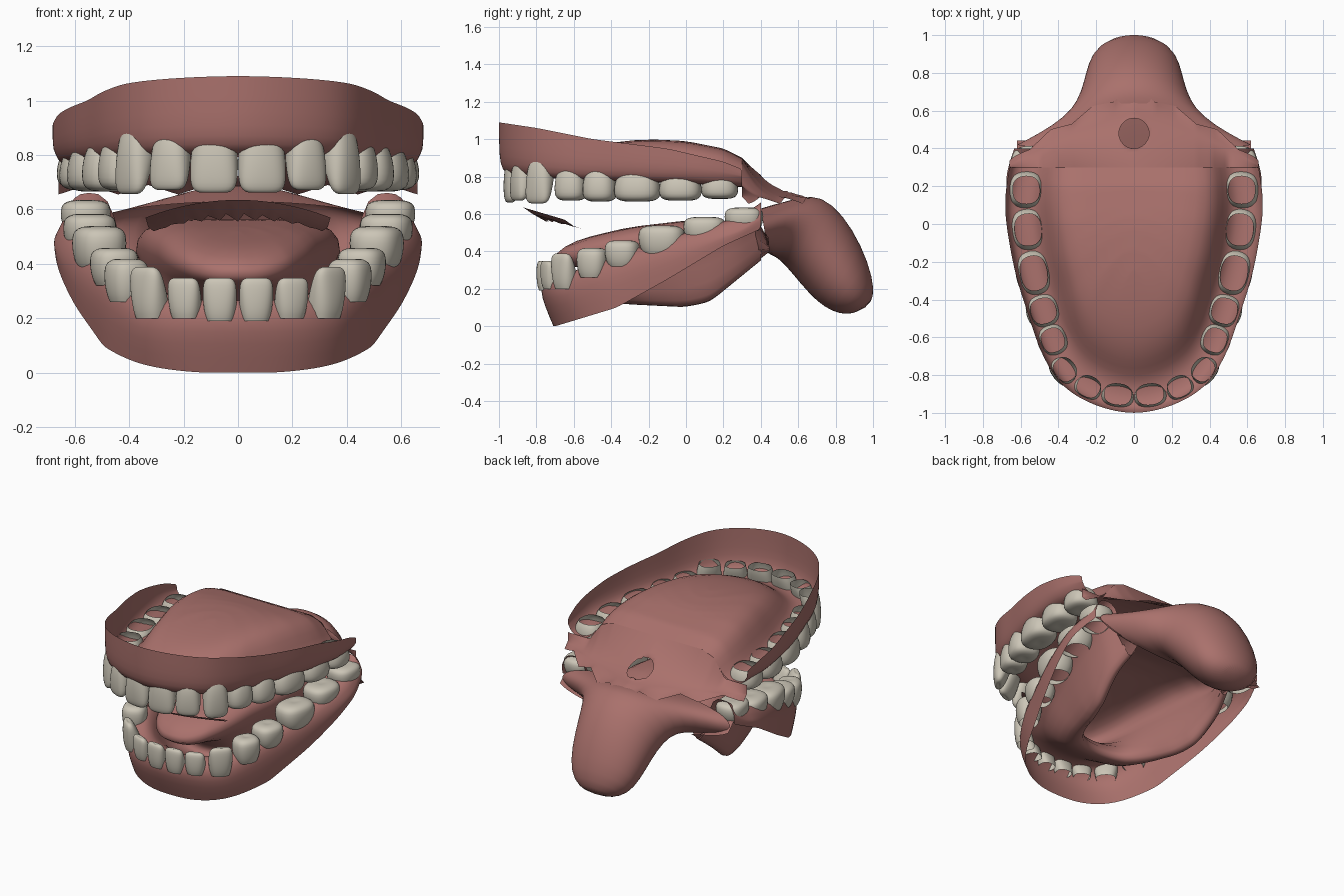
import bpy, bmesh, math
from mathutils import Vector

cube = bpy.data.objects.get("Cube")
if cube:
    bpy.data.objects.remove(cube, do_unlink=True)


def material(name, rgb):
    m = bpy.data.materials.new(name)
    m.use_nodes = True
    m.diffuse_color = (*rgb, 1)
    bsdf = next(n for n in m.node_tree.nodes if n.type == "BSDF_PRINCIPLED")
    bsdf.inputs["Base Color"].default_value = (*rgb, 1)
    bsdf.inputs["Roughness"].default_value = 0.6
    return m


GUM = material("gum_pink", (0.40, 0.165, 0.15))
ENAMEL = material("tooth_ivory", (0.60, 0.56, 0.47))


def table(*pts):
    """Piecewise linear height along one axis."""
    def f(y):
        if y <= pts[0][0]:
            return pts[0][1]
        for (a, u), (b, v) in zip(pts, pts[1:]):
            if y <= b:
                return u + (v - u) * (y - a) / (b - a)
        return pts[-1][1]
    return f


def arch(half, steps=5):
    """Smooth left-right symmetric U curve from a half outline."""
    x0, y0 = half[1]
    pts = [(-x0, y0)] + half + [half[-1]]
    out = []
    for i in range(1, len(pts) - 2):
        p = [Vector(q) for q in pts[i - 1:i + 3]]
        for k in range(steps):
            t = k / steps
            out.append(0.5 * (2 * p[1] + (p[2] - p[0]) * t
                       + (2 * p[0] - 5 * p[1] + 4 * p[2] - p[3]) * t * t
                       + (3 * p[1] - p[0] - 3 * p[2] + p[3]) * t ** 3))
    out.append(Vector(half[-1]))
    return [Vector((-v.x, v.y)) for v in reversed(out[1:])] + out


def sheet(name, rows, mat, closed=False, subdiv=1, hole=None):
    """Skin a grid of points."""
    bm = bmesh.new()
    grid = [[bm.verts.new(p) for p in row] for row in rows]
    n = len(grid[0])
    for a, b in zip(grid, grid[1:]):
        for i in range(n if closed else n - 1):
            j = (i + 1) % n
            quad = (a[i], a[j], b[j], b[i])
            c = sum((v.co for v in quad), Vector()) / 4
            if not (hole and hole(c)):
                bm.faces.new(quad)
    bmesh.ops.remove_doubles(bm, verts=bm.verts, dist=0.0005)
    bmesh.ops.recalc_face_normals(bm, faces=bm.faces)
    mesh = bpy.data.meshes.new(name)
    bm.to_mesh(mesh)
    bm.free()
    mesh.materials.append(mat)
    mesh.polygons.foreach_set("use_smooth", [True] * len(mesh.polygons))
    obj = bpy.data.objects.new(name, mesh)
    bpy.context.collection.objects.link(obj)
    if subdiv:
        obj.modifiers.new("smooth", "SUBSURF").levels = subdiv


def jaw(name, outline, rings):
    """Rings are the arch scaled toward its back, each with a height rule."""
    back = outline[-1].y
    rows = []
    for fx, fy, z in rings:
        ys = [back + (p.y - back) * fy for p in outline]
        rows.append([(p.x * fx, y, z(y)) for p, y in zip(outline, ys)])
    sheet(name, rows, GUM)


def shift(f, d):
    return lambda y: f(y) + d


def mix(f, g, t):
    return lambda y: f(y) * (1 - t) + g(y) * t


# Upper gum and palate
upper = arch([(0, -1), (.2, -.96), (.37, -.86), (.48, -.7), (.56, -.48),
              (.63, -.25), (.675, 0), (.68, .15), (.66, .3)])
rim = table((-1, 1.09), (-.8, 1.06), (-.5, 1), (-.1, .95), (.2, .88), (.3, .84))
gum = table((-1, .815), (-.6, .79), (0, .77), (.3, .75))
palate = table((-.7, .93), (-.4, .985), (-.2, 1), (0, .99), (.2, .95), (.3, .9))
jaw("upper_gum_and_palate", upper, [
    (1, 1, rim), (1, 1, mix(rim, gum, .5)), (.99, .995, shift(gum, .05)),
    (.96, .975, gum), (.86, .93, shift(gum, -.01)), (.76, .87, gum),
    (.69, .82, mix(gum, palate, .4)), (.62, .76, mix(gum, palate, .8)),
    (.5, .66, palate), (.25, .5, palate), (0, .4, palate)])

# Torn soft palate with its round opening
HOLE = Vector((0, .48))
section = table((.33, .9), (.41, .87), (.455, .81), (.5, .75), (.66, .75))
rows = []
for r in range(21):
    t = r / 20
    row = []
    for i in range(97):
        x = -.66 + 1.32 * i / 96
        reach = .4 * max(0, 1 - abs(x) / .66) ** .8
        jag = .035 * abs((i % 16) / 8 - 1) * max(0, t - .8) * 5
        z = .69 + (section(abs(x)) - .69) * (1 - t) ** 2 - jag
        p = Vector((x, .3 + t * reach + jag))
        away = p - HOLE
        if 0.001 < away.length < .08:
            p = HOLE + away.normalized() * .08
        row.append((p.x, p.y, z))
    rows.append(row)
sheet("soft_palate", rows, GUM, subdiv=0,
      hole=lambda c: (c.xy - HOLE).length < .0795)

# Lower gum, mouth floor and tongue
lower = arch([(0, -.78), (.2, -.75), (.35, -.66), (.46, -.5), (.54, -.3),
              (.61, -.1), (.66, .1), (.67, .25), (.63, .4)])
base = table((-.7, 0), (-.6, .03), (-.37, .1), (-.1, .25), (.2, .43), (.4, .52))
ridge = table((-.8, .22), (-.65, .23), (-.5, .3), (-.13, .42), (.1, .49), (.3, .55), (.4, .62))
floor = table((-.6, .2), (-.4, .11), (0, .09), (.13, .12), (.4, .34))
tongue = table((-.7, .42), (-.6, .46), (-.3, .53), (0, .565), (.15, .56), (.4, .5))
jaw("lower_gum_and_tongue", lower, [
    (1, .94, base), (1.01, .98, mix(base, ridge, .5)), (1, 1, shift(ridge, -.03)),
    (.96, .985, shift(ridge, .03)), (.88, .96, shift(ridge, .045)),
    (.75, .9, shift(ridge, .035)), (.69, .84, mix(ridge, floor, .45)),
    (.64, .74, shift(floor, .02)), (.57, .63, floor), (.52, .59, shift(floor, .05)),
    (.5, .72, mix(floor, tongue, .5)), (.58, .94, shift(tongue, -.1)),
    (.53, .94, shift(tongue, -.03)), (.4, .84, tongue), (.2, .7, tongue), (0, .6, tongue)])

# Webs closing the jaw corners against the throat
corner = table((.36, .34), (.42, .42), (.47, .56), (.55, .6), (.62, .54))
for side, word in ((1, "left"), (-1, "right")):
    xs = [.35 + .03 * i for i in range(10)]
    sheet(f"jaw_corner_{word}", [
        [(side * x, .37, corner(x)) for x in xs],
        [(side * x, .46 - .03 * x, .505 - .125 * math.sqrt(1 - (x / .64) ** 2)) for x in xs]],
        GUM, subdiv=0)

# Throat pouch: upper (y, z), lower (y, z), half width
rows = []
for ty, tz, by, bz, w in [(.4, .63, .44, .39, .62), (.5, .66, .465, .375, .5),
                          (.62, .69, .5, .36, .37), (.72, .7, .57, .28, .3),
                          (.84, .6, .66, .17, .265), (.94, .43, .74, .1, .245),
                          (1, .26, .82, .065, .205), (1.005, .15, .89, .065, .12),
                          (.96, .1, .96, .1, 0)]:
    ring = []
    for i in range(32):
        a = math.tau * i / 32
        s = .5 + .5 * math.sin(a)
        ring.append((w * math.cos(a), by + (ty - by) * s, bz + (tz - bz) * s))
    rows.append(ring)
sheet("throat_pouch", rows, GUM, closed=True)

# Torn strip hanging between the jaws
rows = [[], [], []]
for i in range(29):
    u = i / 14 - 1
    y, z = -.87 + .22 * u * u, .635 - .065 * u * u
    jag = .015 * (i % 3) * (1 - abs(u))
    rows[0].append((.34 * u, y, z))
    rows[1].append((.33 * u, y + .05, z - .035))
    rows[2].append((.31 * u, y + .1 + jag, z - .05 - jag))
sheet("torn_strip", rows, GUM, subdiv=0)

# Teeth: open-rooted crowns, blade-shaped in front and blocky behind
PROFILE = [(0, .74), (.15, .88), (.45, 1), (.75, 1), (.9, .9), (.98, .65), (1, .3), (.96, 0)]


def tooth(name, x, y, root, tip, width, depth, angle, blade):
    rows = []
    for h, r in PROFILE:
        ring = []
        for i in range(16):
            a = math.tau * i / 16
            c, s = math.cos(a), math.sin(a)
            u = math.copysign(abs(c) ** .8, c) * width * .53 * (r ** .7 if blade else r)
            v = math.copysign(abs(s) ** .8, s) * depth * .52 * r
            if blade:
                v = v * (1 - .6 * h) - depth * .28 * h
            ring.append((x + u * math.cos(angle) - v * math.sin(angle),
                         y + u * math.sin(angle) + v * math.cos(angle),
                         root + (tip - root) * h))
        rows.append(ring)
    sheet(name, rows, ENAMEL, closed=True)


def tooth_row(label, teeth):
    for i, (x, y, root, tip, w, d) in enumerate(teeth):
        px, py = teeth[i - 1][:2] if i else (-x, y)
        nx, ny = teeth[min(i + 1, len(teeth) - 1)][:2]
        angle = math.atan2(ny - py, nx - px)
        for side, word in ((1, "left"), (-1, "right")):
            tooth(f"{label}_tooth_{word}_{i + 1}", side * x, y, root, tip,
                  w, d, side * angle, i < 3)


tooth_row("upper", [
    (.085, -.9, .88, .66, .17, .15), (.24, -.86, .87, .67, .145, .15),
    (.365, -.77, .88, .655, .15, .15), (.43, -.615, .84, .67, .165, .16),
    (.48, -.46, .83, .665, .175, .18), (.53, -.26, .82, .665, .24, .19),
    (.56, -.03, .81, .67, .22, .19), (.57, .18, .81, .68, .19, .19)])
tooth_row("lower", [
    (.065, -.74, .19, .35, .12, .12), (.19, -.715, .2, .35, .12, .12),
    (.315, -.64, .2, .39, .14, .14), (.41, -.5, .26, .42, .16, .15),
    (.455, -.34, .32, .46, .18, .17), (.51, -.13, .38, .54, .24, .19),
    (.545, .1, .45, .585, .22, .19), (.56, .31, .51, .635, .2, .18)])
